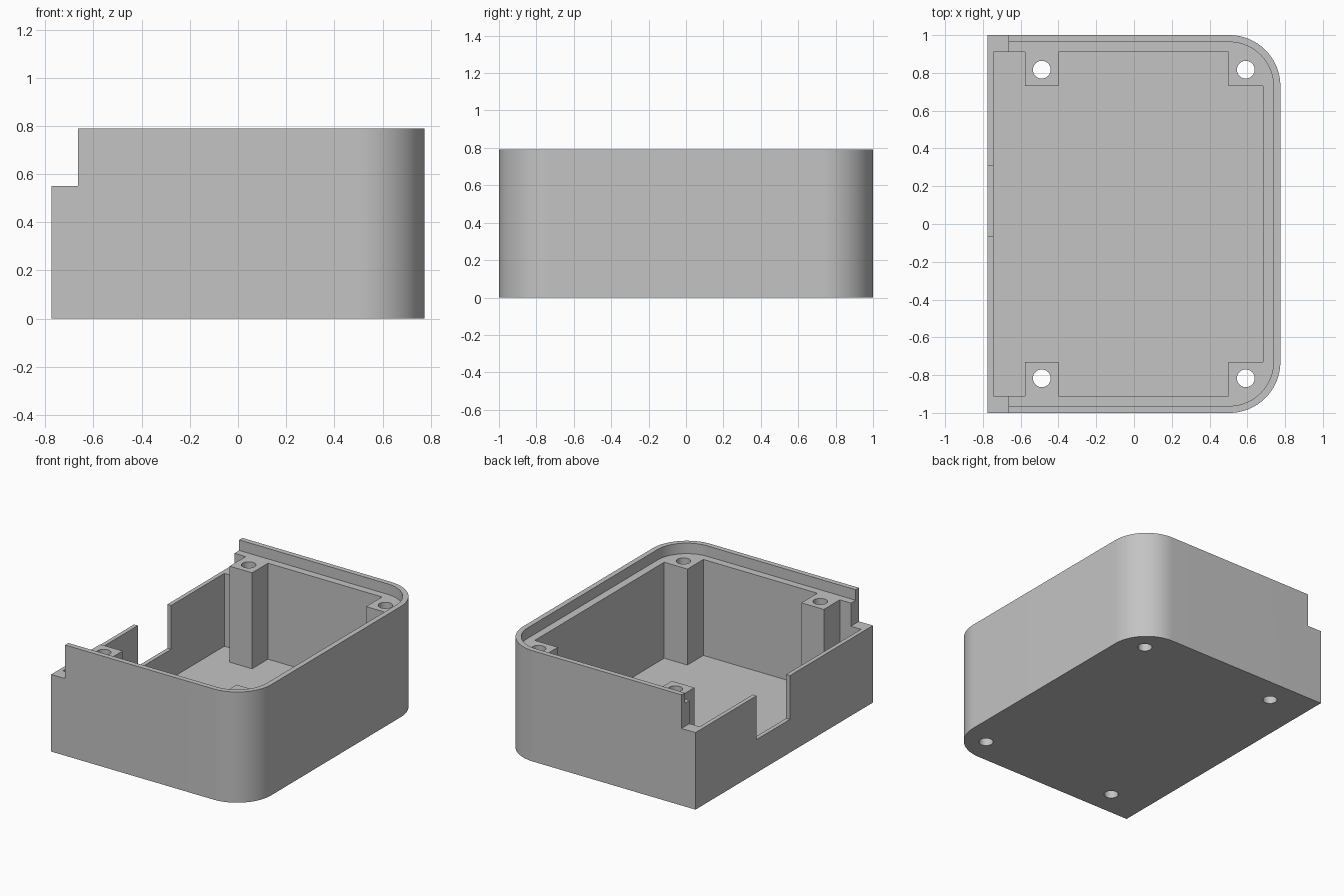
import bpy, bmesh
from math import sin, cos, pi, radians

if "Cube" in bpy.data.objects:
    bpy.data.objects.remove(bpy.data.objects["Cube"], do_unlink=True)

HALF_X, HALF_Y, HEIGHT = 0.775, 1.0, 0.79
LEDGE_Z, STEP_Z, FLOOR_Z, ABOVE = 0.715, 0.55, 0.03, 1.0

grey = bpy.data.materials.new("plain grey")
grey.use_nodes = True
colour = (0.55, 0.55, 0.55, 1)
grey.diffuse_color = colour
grey.node_tree.nodes["Principled BSDF"].inputs["Base Color"].default_value = colour


def prism(name, outline, z0, z1):
    """Extrude a counter-clockwise outline from z0 to z1."""
    bm = bmesh.new()
    base = bm.faces.new([bm.verts.new((x, y, z0)) for x, y in outline])
    top = bmesh.ops.extrude_face_region(bm, geom=[base])["geom"]
    moved = [v for v in top if isinstance(v, bmesh.types.BMVert)]
    bmesh.ops.translate(bm, verts=moved, vec=(0, 0, z1 - z0))
    bmesh.ops.recalc_face_normals(bm, faces=bm.faces)
    mesh = bpy.data.meshes.new(name)
    bm.to_mesh(mesh)
    bm.free()
    mesh.materials.append(grey)
    obj = bpy.data.objects.new(name, mesh)
    bpy.context.collection.objects.link(obj)
    return obj


def rect(x0, x1, y0, y1):
    return [(x0, y0), (x1, y0), (x1, y1), (x0, y1)]


def arc(cx, cy, r, start, sweep, steps):
    return [(cx + r * cos(start + sweep * i / steps),
             cy + r * sin(start + sweep * i / steps)) for i in range(steps + 1)]


def rounded(x0, x1, y, r):
    """Rectangle with both corners on the +x side rounded."""
    return ([(x0, -y)] + arc(x1 - r, r - y, r, -pi / 2, pi / 2, 24)
            + arc(x1 - r, y - r, r, 0, pi / 2, 24) + [(x0, y)])


def cut(target, cutter):
    cutter.hide_render = True
    mod = target.modifiers.new("cut", "BOOLEAN")
    mod.operation, mod.solver, mod.object = "DIFFERENCE", "EXACT", cutter
    bpy.context.view_layer.objects.active = target
    bpy.ops.object.modifier_apply(modifier=mod.name)
    bpy.data.objects.remove(cutter, do_unlink=True)


# Solid block with two rounded corners
case = prism("enclosure_base", rounded(-HALF_X, HALF_X, HALF_Y, 0.27), 0, HEIGHT)

# Cavity outline, leaving a square screw post at each corner
half = [(-0.745, 0.91), (-0.577, 0.91), (-0.577, 0.73), (-0.40, 0.73),
        (-0.40, 0.91), (0.50, 0.91), (0.50, 0.73), (0.683, 0.73)]
cavity = [(x, -y) for x, y in half] + half[::-1]
cut(case, prism("cavity_cutter", cavity, FLOOR_Z, ABOVE))

# Recess for the lid inside the thin rim
cut(case, prism("rim_cutter", rounded(-ABOVE, 0.738, 0.963, 0.233), LEDGE_Z, ABOVE))

# Lowered end wall and the opening in it
cut(case, prism("step_cutter", rect(-ABOVE, -0.665, -1.2, 1.2), STEP_Z, ABOVE))
cut(case, prism("opening_cutter", rect(-ABOVE, -0.70, -0.065, 0.31), 0.237, ABOVE))

# Screw holes through the posts and floor
for x in (-0.488, 0.592):
    for y in (-0.817, 0.817):
        hole = arc(x, y, 0.047, 0, 2 * pi, 32)[:-1]
        cut(case, prism("hole_cutter", hole, -0.1, ABOVE))

# Smooth curved walls, crisp edges
bpy.ops.object.select_all(action="DESELECT")
case.select_set(True)
bpy.context.view_layer.objects.active = case
bpy.ops.object.shade_smooth_by_angle(angle=radians(30))
